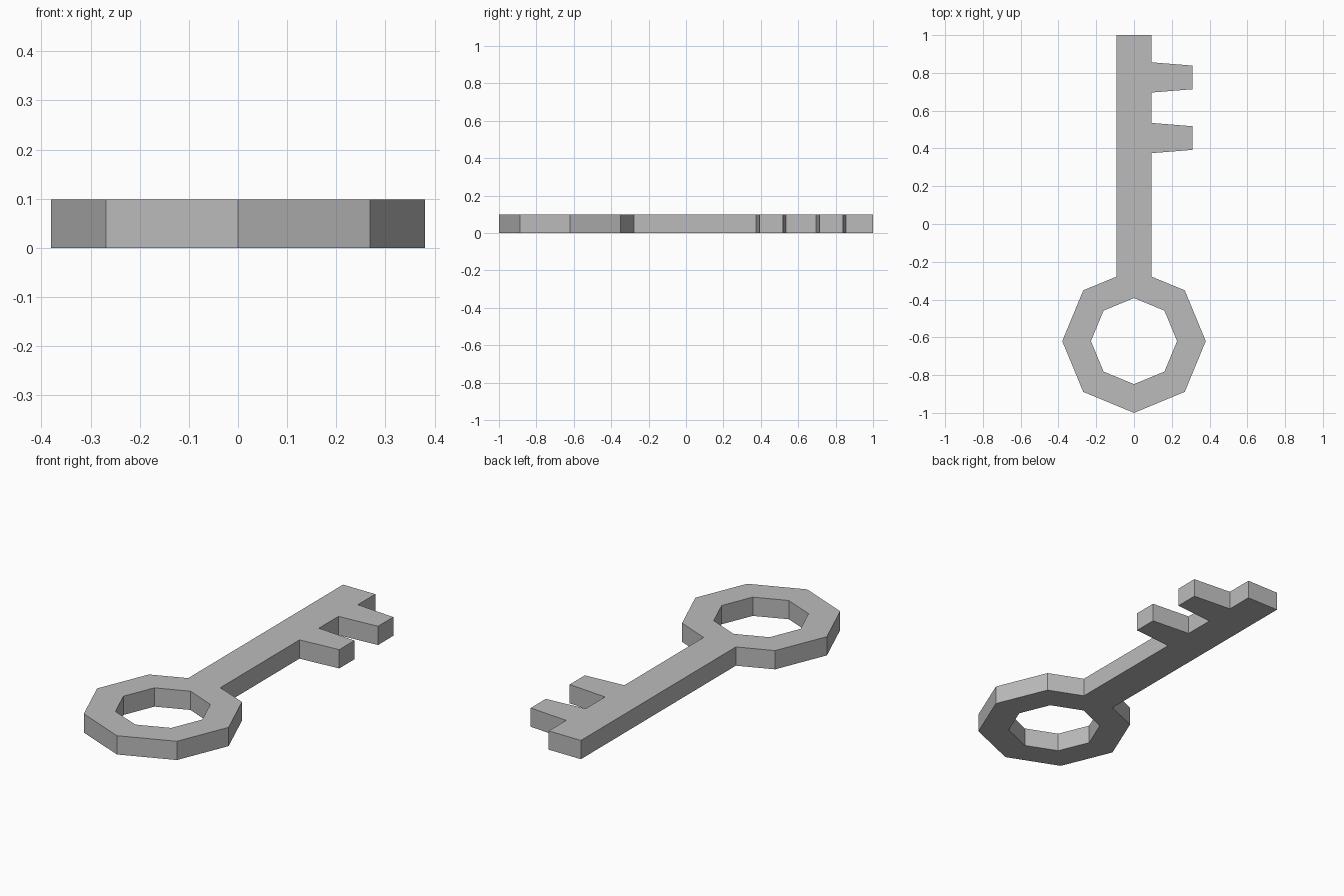
import bpy, bmesh
from math import sin, cos, tan, radians

cube = bpy.data.objects.get("Cube")
if cube:
    bpy.data.objects.remove(cube, do_unlink=True)

THICK = 0.098
BOW_Y, BOW_R, HOLE_R = -0.62, 0.38, 0.228
SHAFT = 0.093
TOOTH_TIP = 0.31

metal = bpy.data.materials.new("grey_metal")
metal.use_nodes = True
grey = (0.5, 0.5, 0.5, 1)
metal.diffuse_color = grey
metal.node_tree.nodes["Principled BSDF"].inputs["Base Color"].default_value = grey


def arc(radius, angles):
    return [(radius * cos(radians(a)), BOW_Y + radius * sin(radians(a))) for a in angles]


def tooth(y):
    """Tapered tooth, from root to tip and back."""
    return [(SHAFT, y - 0.08), (TOOTH_TIP, y - 0.0625),
            (TOOTH_TIP, y + 0.0625), (SHAFT, y + 0.08)]


# Outline: shaft with two teeth, then the octagonal bow with a corner into the shaft
join_y = BOW_Y + BOW_R - SHAFT * tan(radians(22.5))
outline = [(SHAFT, join_y)] + tooth(0.455) + tooth(0.776)
outline += [(SHAFT, 1), (-SHAFT, 1), (-SHAFT, join_y)]
outline += arc(BOW_R, range(135, 406, 45))
hole = arc(HOLE_R, range(0, 360, 45))

# Fill the outline around the hole and extrude it upwards
bm = bmesh.new()
edges = []
for loop in (outline, hole):
    verts = [bm.verts.new((x, y, 0)) for x, y in loop]
    edges += [bm.edges.new((a, b)) for a, b in zip(verts, verts[1:] + verts[:1])]
bmesh.ops.triangle_fill(bm, edges=edges, use_beauty=True, normal=(0, 0, 1))
top = bmesh.ops.extrude_face_region(bm, geom=bm.faces[:], use_keep_orig=True)["geom"]
bmesh.ops.translate(bm, verts=[g for g in top if isinstance(g, bmesh.types.BMVert)],
                    vec=(0, 0, THICK))
bmesh.ops.recalc_face_normals(bm, faces=bm.faces[:])

mesh = bpy.data.meshes.new("key")
bm.to_mesh(mesh)
bm.free()
mesh.materials.append(metal)
key = bpy.data.objects.new("key", mesh)
bpy.context.collection.objects.link(key)
